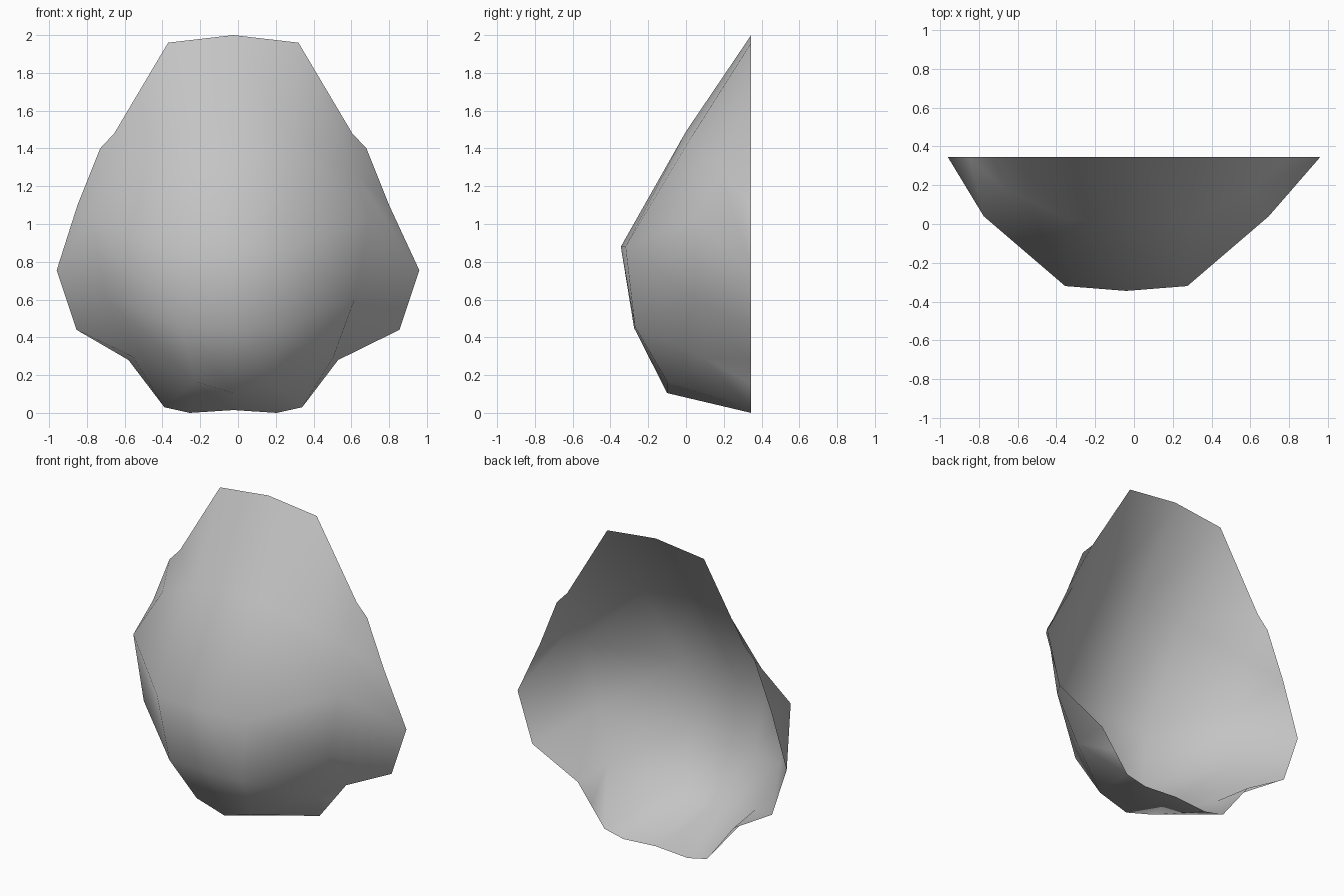
import bpy
import bmesh
import math

cube = bpy.data.objects.get("Cube")
if cube:
    bpy.data.objects.remove(cube, do_unlink=True)

BACK = 0.345    # depth of the open rim


def make_material(name, colour):
    material = bpy.data.materials.new(name)
    material.use_nodes = True
    material.diffuse_color = colour
    shader = material.node_tree.nodes["Principled BSDF"]
    shader.inputs["Base Color"].default_value = colour
    shader.inputs["Roughness"].default_value = 0.9
    return material


def mirrored_row(centre, *half, lean=-0.025):
    """Mirror half a cross-section into a full row of points."""
    left = [(-x, y, z) for x, y, z in reversed(half)]
    row = left + [(0, *centre)] + list(half)
    # The widest points stay put while the rest lean to one side
    return [(x if abs(x) > 0.83 else x + lean, y, z) for x, y, z in row]


# Cross-sections from the top rim down to the bottom rim
rows = [
    mirrored_row((BACK, 2.0), (0.345, BACK, 1.96),
                 (0.63, BACK, 1.48), (0.705, BACK, 1.4)),
    mirrored_row((0.0, 1.49), (0.31, 0.025, 1.455),
                 (0.64, 0.18, 1.27), (0.825, BACK, 1.1)),
    mirrored_row((-0.345, 0.88), (0.315, -0.32, 0.88),
                 (0.735, 0.04, 1.02), (0.96, BACK, 0.755), lean=-0.04),
    mirrored_row((-0.275, 0.45), (0.26, -0.27, 0.455),
                 (0.66, 0.04, 0.61), (0.855, BACK, 0.44), lean=-0.04),
    mirrored_row((-0.1, 0.105), (0.2, -0.1, 0.165),
                 (0.53, 0.085, 0.295), (0.555, BACK, 0.28)),
    mirrored_row((BACK, 0.015), (0.23, BACK, 0.0),
                 (0.365, BACK, 0.03), (0.46, BACK, 0.155)),
]

# Skin the cross-sections into an open shell
bm = bmesh.new()
grid = [[bm.verts.new(point) for point in row] for row in rows]
for upper, lower in zip(grid, grid[1:]):
    for j in range(len(upper) - 1):
        bm.faces.new((upper[j], lower[j], lower[j + 1], upper[j + 1]))

# Lower creases running back to the corners of the base
for inner, corner in ((2, 1), (4, 5)):
    bmesh.ops.connect_verts(bm, verts=[grid[-2][inner], grid[-1][corner]])

mesh = bpy.data.meshes.new("rock_shell")
bm.to_mesh(mesh)
bm.free()
mesh.materials.append(make_material("stone_grey", (0.55, 0.55, 0.55, 1.0)))

rock = bpy.data.objects.new("rock_shell", mesh)
bpy.context.collection.objects.link(rock)

# Smooth stone surface with a sharp lower edge
bpy.ops.object.select_all(action="DESELECT")
rock.select_set(True)
bpy.context.view_layer.objects.active = rock
bpy.ops.object.shade_smooth_by_angle(angle=math.radians(48))
